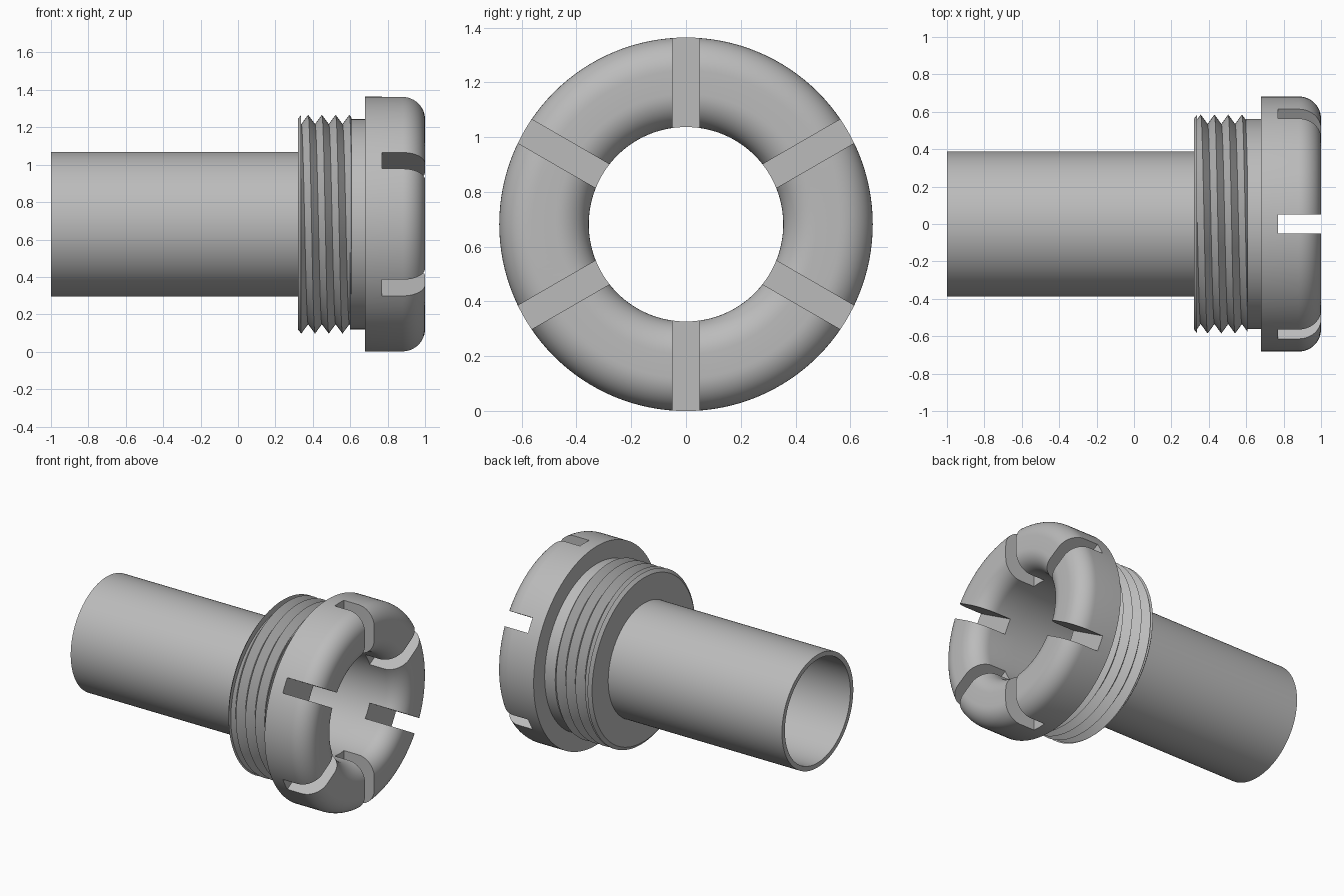
import bpy, bmesh
from math import sin, cos, pi, radians, floor
from mathutils import Matrix

cube = bpy.data.objects.get("Cube")
if cube:
    bpy.data.objects.remove(cube, do_unlink=True)

SEG = 128
AXIS_Z = 0.682
BORE = 0.355

grey = bpy.data.materials.new("plain grey")
grey.use_nodes = True
colour = (0.5, 0.5, 0.5, 1)
grey.diffuse_color = colour
grey.node_tree.nodes["Principled BSDF"].inputs["Base Color"].default_value = colour


def skin(name, profile_at, closed):
    """Sweep a profile of (x, radius) points, given per angle, about the x axis."""
    bm = bmesh.new()
    columns = []
    for i in range(SEG + 1):
        a = 2 * pi * i / SEG
        columns.append([bm.verts.new((x, r * cos(a), r * sin(a) + AXIS_Z))
                        for x, r in profile_at(a)])
    for c, d in zip(columns, columns[1:]):
        n = len(c)
        for j in range(n if closed else n - 1):
            k = (j + 1) % n
            bm.faces.new((c[j], c[k], d[k], d[j]))
    bmesh.ops.remove_doubles(bm, verts=bm.verts, dist=0.0002)
    bmesh.ops.recalc_face_normals(bm, faces=bm.faces)
    mesh = bpy.data.meshes.new(name)
    bm.to_mesh(mesh)
    bm.free()
    mesh.materials.append(grey)
    ob = bpy.data.objects.new(name, mesh)
    bpy.context.collection.objects.link(ob)
    return ob


def smooth(ob):
    bpy.ops.object.select_all(action='DESELECT')
    ob.select_set(True)
    bpy.context.view_layer.objects.active = ob
    bpy.ops.object.shade_smooth_by_angle(angle=radians(25))


# Long plain tube
tube_profile = [(-1, BORE), (-1, 0.387), (0.69, 0.387), (0.69, BORE)]
smooth(skin("tube", lambda a: tube_profile, True))

# Threaded collar with a chamfered lead-in and a right-handed helix
START, END, PITCH = 0.338, 0.606, 0.0735
CREST, ROOT = 0.585, 0.535


def thread_profile(a):
    first = 0.375 + PITCH * (a / (2 * pi) - 0.25)
    points = [(0.32, 0.38), (0.32, 0.562), (START, CREST)]
    for k in range(-5, 12):
        x = min(max(first + k * PITCH / 2, START), END)
        turn = (x - first) / PITCH
        away = abs(turn - floor(turn + 0.5)) * 2
        points.append((x, CREST + (ROOT - CREST) * away))
    return points + [(END, 0.38)]


smooth(skin("threaded_collar", thread_profile, True))

# Plain neck between thread and head
neck_profile = [(0.6, 0.38), (0.6, 0.562), (0.69, 0.562), (0.69, 0.38)]
smooth(skin("neck", lambda a: neck_profile, True))

# Rounded head ring
HEAD, FILLET, STEPS = 0.682, 0.12, 12
head_profile = [(0.68, BORE), (0.68, HEAD)]
for i in range(STEPS + 1):
    t = pi / 2 * i / STEPS
    head_profile.append((1 - FILLET + FILLET * sin(t), HEAD - FILLET + FILLET * cos(t)))
for i in range(STEPS + 1):
    t = pi / 2 * i / STEPS
    head_profile.append((1 - FILLET + FILLET * cos(t), BORE + FILLET - FILLET * sin(t)))
head = skin("slotted_head", lambda a: head_profile, True)

# Three bars cut six slots across the head
for n in range(3):
    bm = bmesh.new()
    bmesh.ops.create_cube(bm, size=1)
    place = (Matrix.Translation((0.97, 0, AXIS_Z)) @ Matrix.Rotation(n * pi / 3, 4, 'X')
             @ Matrix.Diagonal((0.4, 0.1, 1.6, 1)))
    bmesh.ops.transform(bm, matrix=place, verts=bm.verts)
    mesh = bpy.data.meshes.new("slot_cutter")
    bm.to_mesh(mesh)
    bm.free()
    mesh.materials.append(grey)
    cutter = bpy.data.objects.new("slot_cutter", mesh)
    bpy.context.collection.objects.link(cutter)
    cut = head.modifiers.new("slot", 'BOOLEAN')
    cut.operation = 'DIFFERENCE'
    cut.solver = 'EXACT'
    cut.object = cutter
    bpy.context.view_layer.objects.active = head
    bpy.ops.object.modifier_apply(modifier=cut.name)
    bpy.data.objects.remove(cutter, do_unlink=True)
smooth(head)
